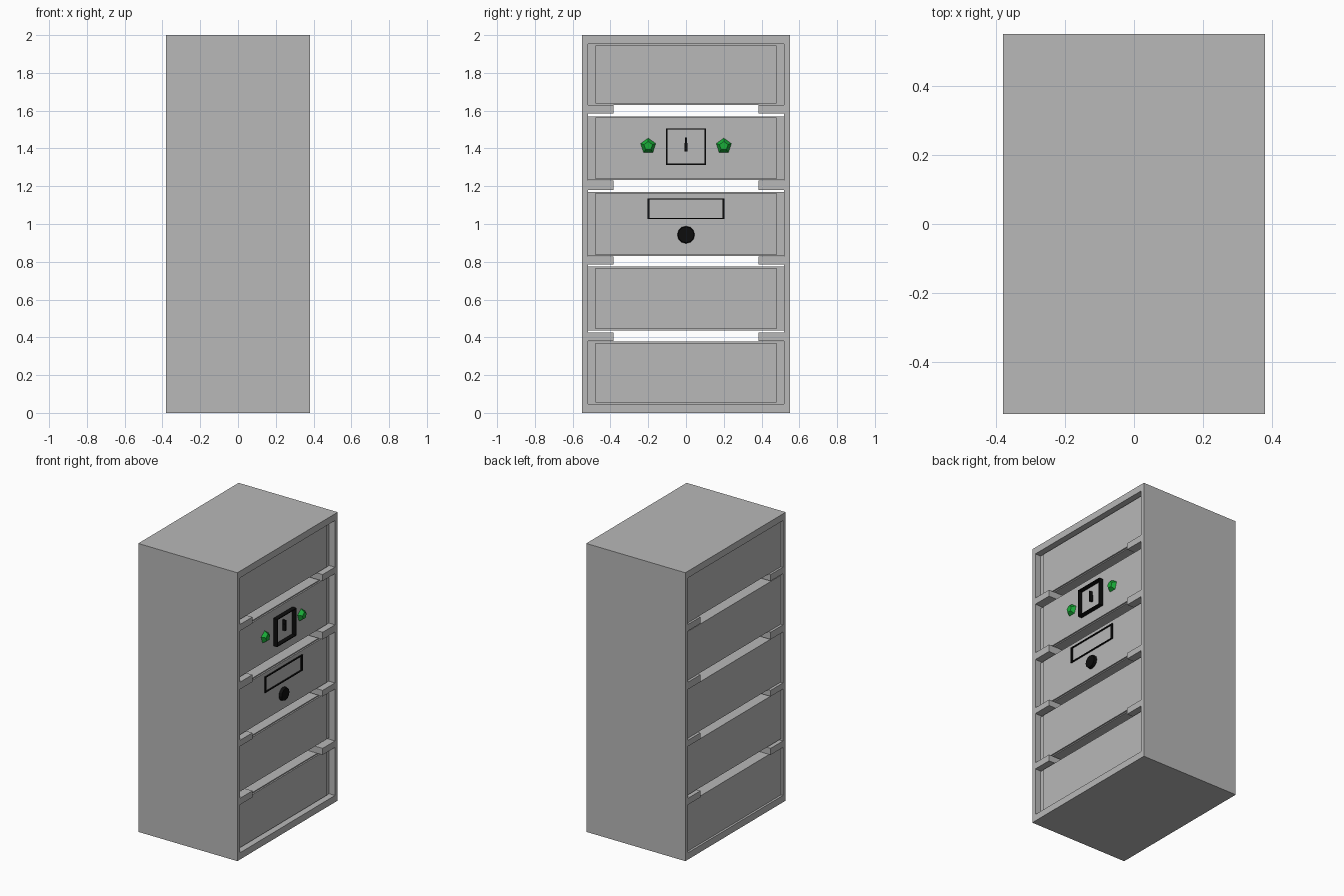
import bpy
import bmesh
import math
from mathutils import Matrix

default = bpy.data.objects.get("Cube")
if default:
    bpy.data.objects.remove(default, do_unlink=True)


def material(name, colour):
    mat = bpy.data.materials.new(name)
    mat.use_nodes = True
    mat.diffuse_color = (*colour, 1)
    mat.node_tree.nodes["Principled BSDF"].inputs["Base Color"].default_value = (*colour, 1)
    return mat


grey = material("grey metal", (0.48, 0.48, 0.48))
black = material("black trim", (0.004, 0.004, 0.004))
green = material("green lamp", (0.01, 0.42, 0.04))


def finish(name, bm, mat):
    bmesh.ops.recalc_face_normals(bm, faces=bm.faces[:])
    mesh = bpy.data.meshes.new(name)
    bm.to_mesh(mesh)
    bm.free()
    mesh.materials.append(mat)
    obj = bpy.data.objects.new(name, mesh)
    bpy.context.collection.objects.link(obj)
    return obj


def box(name, x, y, z, mat):
    """Block between the given (low, high) limits on each axis."""
    bm = bmesh.new()
    bmesh.ops.create_cube(bm, size=1)
    for v in bm.verts:
        v.co = [lim[0] if c < 0 else lim[1] for c, lim in zip(v.co, (x, y, z))]
    return finish(name, bm, mat)


def frame(name, x, half, z, side, edge, mat):
    """Rectangular tube, open along x, with its own side and top wall widths."""
    bm = bmesh.new()

    def ring(px, h, low, high):
        return [bm.verts.new((px, y, pz)) for y, pz in
                ((-h, low), (h, low), (h, high), (-h, high))]

    inner = (half - side, z[0] + edge, z[1] - edge)
    rings = [ring(x[0], half, *z), ring(x[1], half, *z),
             ring(x[1], *inner), ring(x[0], *inner)]
    for a, b in zip(rings, rings[1:] + rings[:1]):
        for i in range(4):
            j = (i + 1) % 4
            bm.faces.new((a[i], a[j], b[j], b[i]))
    return finish(name, bm, mat)


def stud(name, x, y, z, r1, r2, sides, mat):
    """Round or faceted stud pointing along +x between two x values."""
    bm = bmesh.new()
    bmesh.ops.create_cone(bm, cap_ends=True, segments=sides, radius1=r1,
                          radius2=r2, depth=x[1] - x[0])
    turn = Matrix.Rotation(math.pi / 2, 4, "Y")
    place = Matrix.Translation((sum(x) / 2, y, z))
    spin = Matrix.Rotation(math.pi / 2, 4, "Z")
    bmesh.ops.transform(bm, matrix=place @ turn @ spin, verts=bm.verts[:])
    return finish(name, bm, mat)


# Cabinet shell, open on both x sides
frame("cabinet_shell", (-0.38, 0.38), 0.55, (0, 2), 0.03, 0.047, grey)

# Runners along both walls between the drawers
for n, z in enumerate(((0.38, 0.425), (0.785, 0.827), (1.18, 1.23), (1.585, 1.63)), 1):
    for side, y in (("back", (0.385, 0.52)), ("front", (-0.52, -0.385))):
        box(f"runner_{n}_{side}", (-0.38, 0.38), y, z, grey)

# Drawers with a slightly raised face panel
levels = ((0.047, 0.377), (0.436, 0.775), (0.83, 1.17), (1.232, 1.57), (1.63, 1.953))
for n, (low, high) in enumerate(levels, 1):
    box(f"drawer_{n}", (-0.365, 0.335), (-0.52, 0.52), (low, high), grey)
    box(f"drawer_panel_{n}", (0.335, 0.345), (-0.48, 0.48), (low + 0.007, high - 0.007), grey)

# Dial surround and its pointer
frame("dial_surround", (0.345, 0.375), 0.105, (1.313, 1.505), 0.006, 0.006, black)
box("dial_pointer", (0.345, 0.368), (-0.007, 0.007), (1.385, 1.43), black)
box("dial_pointer_tip", (0.345, 0.368), (-0.004, 0.004), (1.43, 1.457), black)

# Label holder and round knob
frame("label_holder", (0.345, 0.354), 0.205, (1.027, 1.136), 0.013, 0.006, black)
stud("round_knob", (0.345, 0.365), 0, 0.943, 0.046, 0.042, 12, black)

# Faceted lamps on either side of the dial
for side, y in (("back", 0.2), ("front", -0.2)):
    stud(f"lamp_{side}", (0.345, 0.37), y, 1.413, 0.042, 0.024, 5, green)
